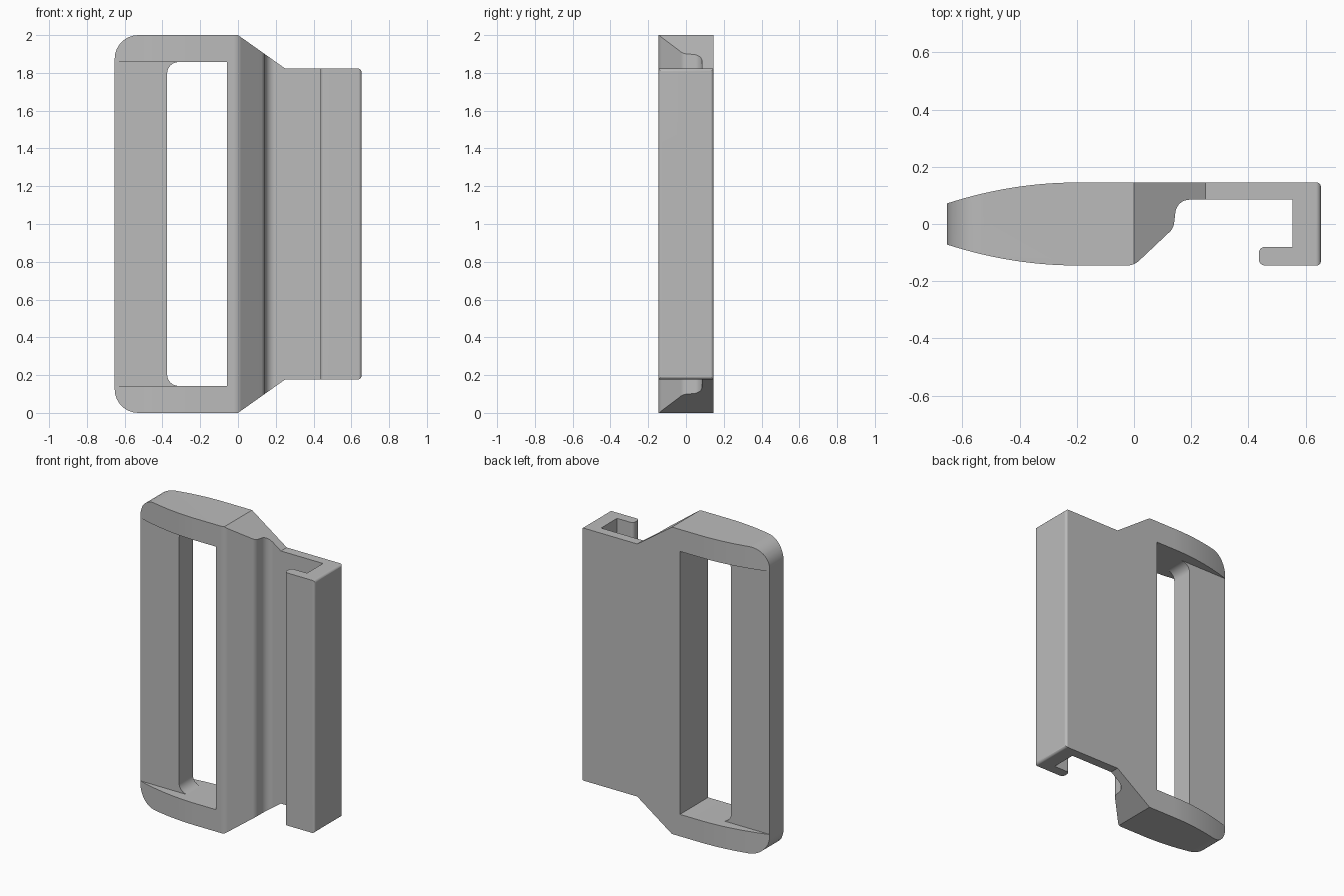
import bpy, bmesh, math
from mathutils import Vector

if "Cube" in bpy.data.objects:
    bpy.data.objects.remove(bpy.data.objects["Cube"], do_unlink=True)

grey = bpy.data.materials.new("plain grey")
grey.use_nodes = True
colour = (0.5, 0.5, 0.5, 1)
grey.diffuse_color = colour
grey.node_tree.nodes["Principled BSDF"].inputs["Base Color"].default_value = colour


def rounded(corners, steps=8):
    """Outline from (x, y, radius) corners, each radius turned into an arc."""
    out = []
    for i, (x, y, r) in enumerate(corners):
        p = Vector((x, y))
        if r == 0:
            out.append(p)
            continue
        a = (Vector(corners[i - 1][:2]) - p).normalized()
        b = (Vector(corners[(i + 1) % len(corners)][:2]) - p).normalized()
        half = a.angle(b) / 2
        centre = p + (a + b).normalized() * (r / math.sin(half))
        start = p + a * (r / math.tan(half)) - centre
        end = p + b * (r / math.tan(half)) - centre
        sweep = start.angle(end)
        for k in range(steps + 1):
            t = k / steps
            out.append(centre + (start * math.sin((1 - t) * sweep)
                                 + end * math.sin(t * sweep)) / math.sin(sweep))
    return out


def prism(name, outline, low, high, axis):
    """Extrude a 2D outline along z (xy outline) or along y (xz outline)."""
    bm = bmesh.new()
    place = (lambda p: (p.x, p.y, low)) if axis == "z" else (lambda p: (p.x, low, p.y))
    face = bm.faces.new([bm.verts.new(place(p)) for p in outline])
    new = bmesh.ops.extrude_face_region(bm, geom=[face])["geom"]
    move = Vector((0, 0, high - low)) if axis == "z" else Vector((0, high - low, 0))
    bmesh.ops.translate(bm, vec=move, verts=[g for g in new if isinstance(g, bmesh.types.BMVert)])
    bmesh.ops.recalc_face_normals(bm, faces=bm.faces)
    mesh = bpy.data.meshes.new(name)
    bm.to_mesh(mesh)
    bm.free()
    mesh.materials.append(grey)
    obj = bpy.data.objects.new(name, mesh)
    bpy.context.collection.objects.link(obj)
    return obj


def combine(body, tool, operation):
    tool.hide_render = True
    bpy.context.view_layer.objects.active = body
    mod = body.modifiers.new("cut", "BOOLEAN")
    mod.operation, mod.object, mod.solver = operation, tool, "EXACT"
    bpy.ops.object.modifier_apply(modifier=mod.name)
    bpy.data.objects.remove(tool, do_unlink=True)


END, DEPTH, BAR = 0.653, 0.145, 0.072

# Plan section: bowed loop end, sloping neck, thin plate and hook
bow = [(-0.2 - (END - 0.2) * k / 14, DEPTH - (DEPTH - BAR) * (k / 14) ** 2, 0) for k in range(15)]
section = bow + [(x, -y, 0) for x, y, r in reversed(bow)]
section += [
    (0, -DEPTH, 0.06), (0.138, -0.015, 0.05), (0.15, 0.085, 0.05),
    (0.553, 0.085, 0), (0.553, -0.08, 0), (0.436, -0.08, 0.022),
    (0.436, -DEPTH, 0.022), (END, -DEPTH, 0.015), (END, DEPTH, 0.015),
]
buckle = prism("strap_buckle", rounded(section), 0, 2, "z")

# Front silhouette with rounded loop corners and tapered neck
half = [(-END, 1, 0.125), (0, 1, 0), (0.25, 0.823, 0), (END, 0.823, 0.018)]
outline = [(x, 1 + z, r) for x, z, r in half] + [(x, 1 - z, r) for x, z, r in reversed(half)]
combine(buckle, prism("silhouette", rounded(outline), -0.5, 0.5, "y"), "INTERSECT")

# Strap slot, rounded beside the thin outer bar
slot = [(-0.375, 0.143, 0.06), (-0.058, 0.143, 0), (-0.058, 1.857, 0), (-0.375, 1.857, 0.06)]
combine(buckle, prism("slot", rounded(slot), -0.5, 0.5, "y"), "DIFFERENCE")

# Recesses on both sides that thin the outer bar
recess = [(-0.8, 0.143, 0), (-0.058, 0.143, 0), (-0.058, 1.857, 0), (-0.8, 1.857, 0)]
for side in (-1, 1):
    low, high = sorted((side * (BAR - 0.001), side * 0.5))
    combine(buckle, prism("recess", rounded(recess), low, high, "y"), "DIFFERENCE")

# Smooth curves with crisp edges
bpy.ops.object.select_all(action="DESELECT")
buckle.select_set(True)
bpy.context.view_layer.objects.active = buckle
bpy.ops.object.shade_smooth_by_angle(angle=math.radians(25))
weighted = buckle.modifiers.new("clean shading", "WEIGHTED_NORMAL")
weighted.keep_sharp = True
